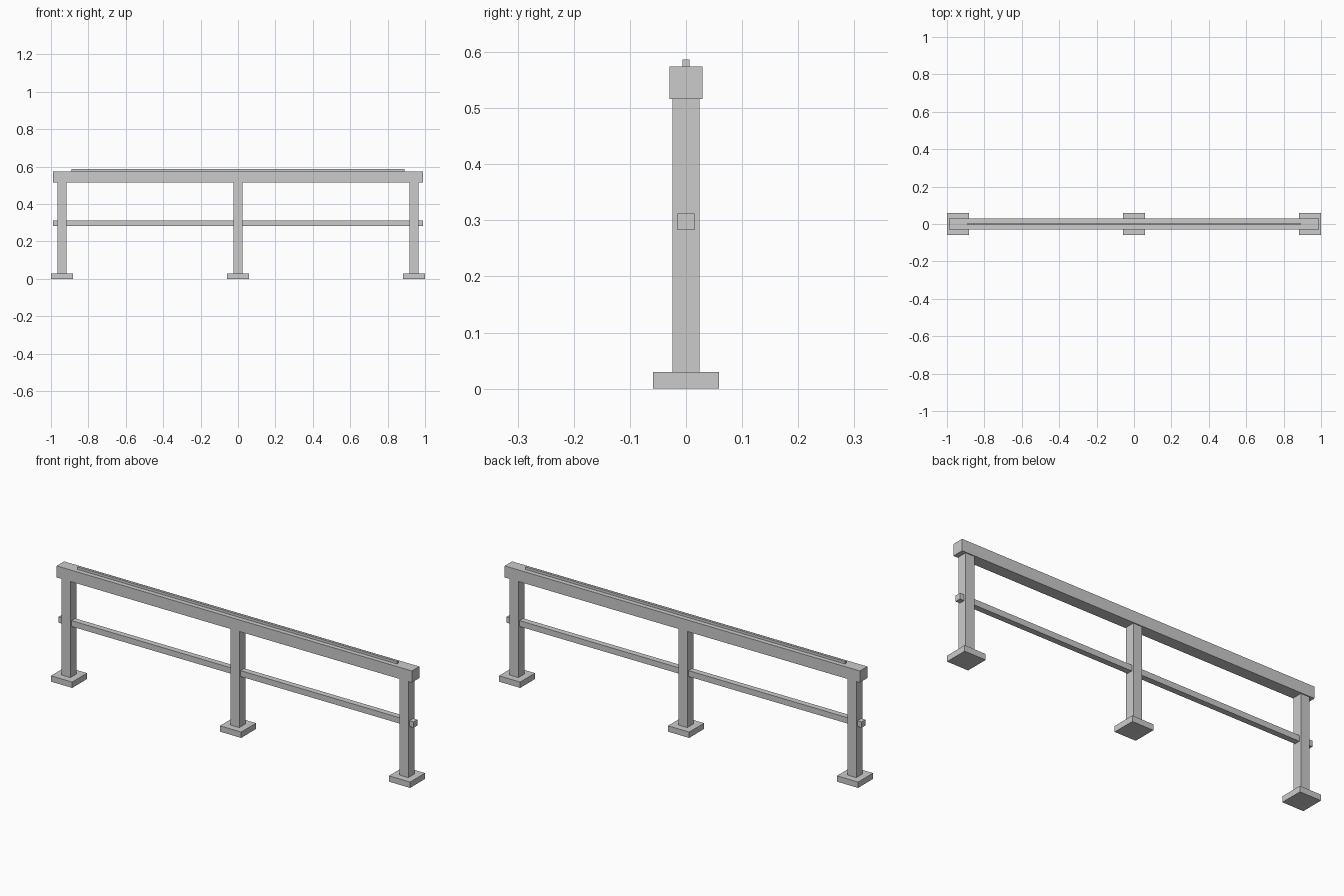
import bpy

if "Cube" in bpy.data.objects:
    bpy.data.objects.remove(bpy.data.objects["Cube"])


def box(name, x, z0, z1, sx, sy):
    """Flat-sided box centred on y = 0, spanning z0 to z1."""
    bpy.ops.mesh.primitive_cube_add(size=1, location=(x, 0, (z0 + z1) / 2))
    ob = bpy.context.object
    ob.name = name
    ob.scale = (sx, sy, z1 - z0)
    bpy.ops.object.transform_apply(location=False, rotation=False, scale=True)
    return ob


# Posts standing on square foot plates
for side, x in (("left", -0.941), ("middle", 0), ("right", 0.941)):
    box(f"{side}_foot_plate", x, 0, 0.0295, 0.118, 0.118)
    box(f"{side}_post", x, 0.0295, 0.516, 0.049, 0.049)

# Lower rail running through the posts
box("lower_rail", 0, 0.283, 0.3125, 1.978, 0.0295)

# Top beam with a thin strip along it
box("top_beam", 0, 0.516, 0.5745, 1.978, 0.059)
box("top_strip", 0, 0.5745, 0.587, 1.78, 0.0125)
